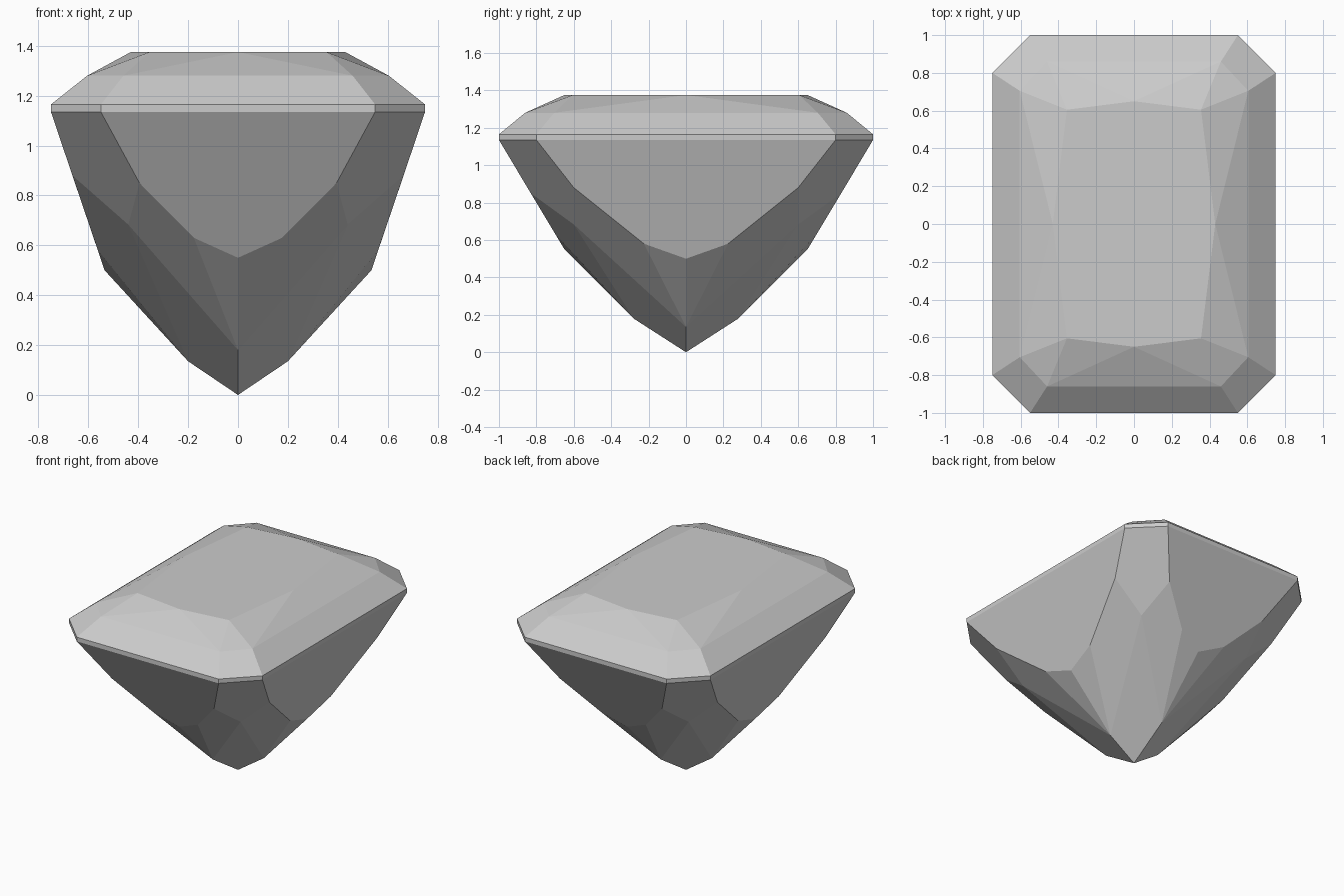
import bpy
import bmesh
from math import radians

if "Cube" in bpy.data.objects:
    bpy.data.objects.remove(bpy.data.objects["Cube"], do_unlink=True)

# One quarter of the stone's corner points; the rest is mirrored
TABLE = [(0.43, 0, 1.375), (0.355, 0.605, 1.375), (0, 0.65, 1.375)]
CROWN = [(0.46, 0.86, 1.28), (0.605, 0.705, 1.28)]
GIRDLE = [(x, y, z) for x, y in ((0.55, 1.0), (0.75, 0.8)) for z in (1.165, 1.135)]
PAVILION = [
    (0.395, 0.83, 0.85), (0.177, 0.698, 0.63), (0, 0.65, 0.55),   # end facet
    (0.664, 0.6, 0.88), (0.562, 0.225, 0.58), (0.535, 0, 0.5),    # side facet
    (0.44, 0.6, 0.683),                                          # corner facet
    (0, 0.28, 0.18), (0.2, 0, 0.135), (0, 0, 0),                 # culet
]


def material(name, value):
    mat = bpy.data.materials.new(name)
    mat.use_nodes = True
    colour = (value, value, value, 1)
    mat.diffuse_color = colour
    mat.node_tree.nodes["Principled BSDF"].inputs["Base Color"].default_value = colour
    return mat


# Convex cut stone wrapped around the mirrored points
points = {(sx * x, sy * y, z)
          for x, y, z in TABLE + CROWN + GIRDLE + PAVILION
          for sx in (-1, 1) for sy in (-1, 1)}
bm = bmesh.new()
for p in sorted(points):
    bm.verts.new(p)
bmesh.ops.remove_doubles(bm, verts=bm.verts[:], dist=0.0001)
bmesh.ops.convex_hull(bm, input=bm.verts[:])

# Merge hull triangles into flat facets
bmesh.ops.dissolve_limit(bm, angle_limit=radians(3), verts=bm.verts[:], edges=bm.edges[:])
bmesh.ops.recalc_face_normals(bm, faces=bm.faces[:])

mesh = bpy.data.meshes.new("cut_gemstone")
bm.to_mesh(mesh)
bm.free()
mesh.materials.append(material("pale grey stone", 0.6))
gem = bpy.data.objects.new("cut_gemstone", mesh)
bpy.context.scene.collection.objects.link(gem)
